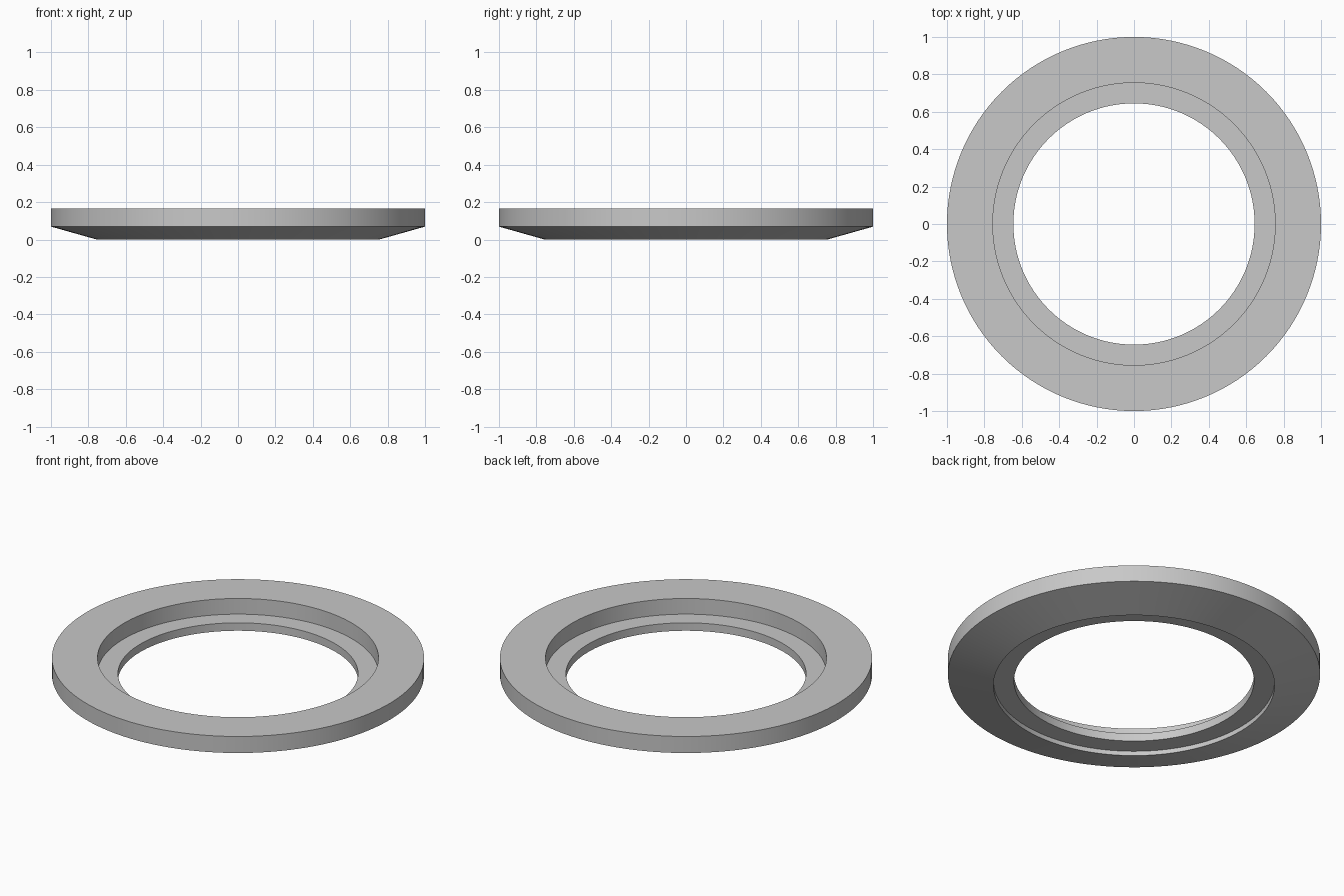
import bpy, bmesh, math
from mathutils import Matrix, Vector

if "Cube" in bpy.data.objects:
    bpy.data.objects.remove(bpy.data.objects["Cube"], do_unlink=True)

SEGMENTS = 128

# Single plain grey
grey = bpy.data.materials.new("plain_grey")
grey.use_nodes = True
colour = (0.58, 0.58, 0.58, 1)
grey.diffuse_color = colour
grey.node_tree.nodes["Principled BSDF"].inputs["Base Color"].default_value = colour

# Cross-section (radius, height): rim wall, bevelled underside, stepped inner ledge
profile = [(1, 0.167), (1, 0.069), (0.755, 0), (0.755, 0.027),
           (0.645, 0.027), (0.645, 0.074), (0.755, 0.074), (0.755, 0.167)]


def lathe(name, section, material):
    """Revolve a closed cross-section around z."""
    bm = bmesh.new()
    rings = []
    for i in range(SEGMENTS):
        turn = Matrix.Rotation(math.tau * i / SEGMENTS, 3, "Z")
        rings.append([bm.verts.new(turn @ Vector((r, 0, z))) for r, z in section])
    for i, ring in enumerate(rings):
        after = rings[(i + 1) % SEGMENTS]
        for j in range(len(section)):
            k = (j + 1) % len(section)
            bm.faces.new((ring[j], ring[k], after[k], after[j]))
    bmesh.ops.recalc_face_normals(bm, faces=bm.faces)
    mesh = bpy.data.meshes.new(name)
    bm.to_mesh(mesh)
    bm.free()
    mesh.materials.append(material)
    obj = bpy.data.objects.new(name, mesh)
    bpy.context.collection.objects.link(obj)
    return obj


# Bevelled ring with inner ledge
ring = lathe("stepped_ring", profile, grey)
bpy.ops.object.select_all(action="DESELECT")
ring.select_set(True)
bpy.context.view_layer.objects.active = ring
bpy.ops.object.shade_smooth_by_angle(angle=math.radians(30))
